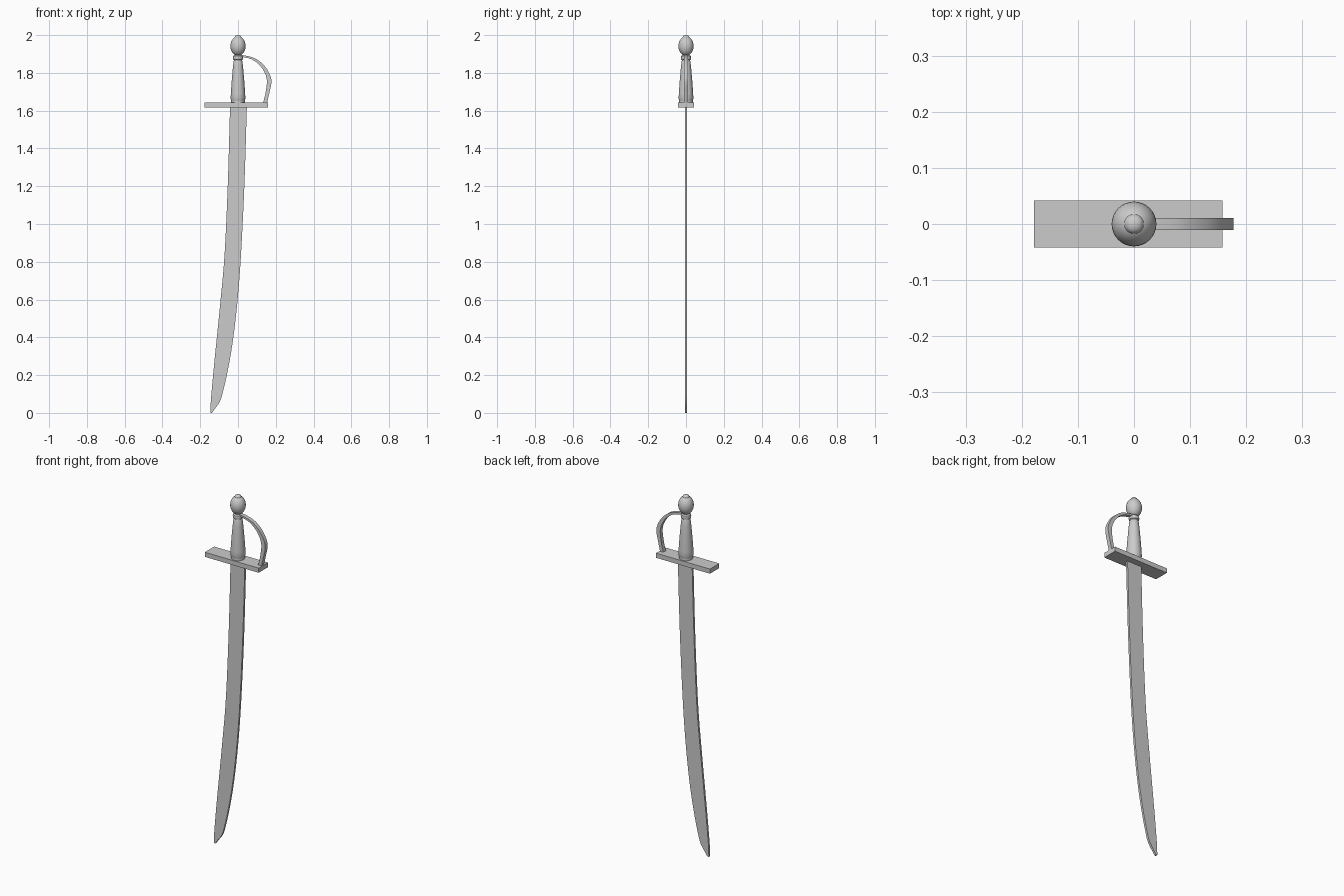
import bpy, bmesh, math
from mathutils import Vector

if "Cube" in bpy.data.objects:
    bpy.data.objects.remove(bpy.data.objects["Cube"])


def smooth_path(pts, steps):
    """Catmull-Rom curve through 2D points."""
    p = [Vector(q) for q in pts]
    p = [2 * p[0] - p[1]] + p + [2 * p[-1] - p[-2]]
    out = []
    for i in range(1, len(p) - 2):
        a, b, c, d = p[i - 1:i + 3]
        for s in range(steps):
            t = s / steps
            out.append(0.5 * (2 * b + (c - a) * t + (2 * a - 5 * b + 4 * c - d) * t * t
                              + (3 * b - a - 3 * c + d) * t ** 3))
    return out + [p[-2]]


def finish(name, bm, angle):
    bmesh.ops.recalc_face_normals(bm, faces=bm.faces)
    me = bpy.data.meshes.new(name)
    bm.to_mesh(me)
    bm.free()
    ob = bpy.data.objects.new(name, me)
    bpy.context.collection.objects.link(ob)
    bpy.ops.object.select_all(action='DESELECT')
    ob.select_set(True)
    bpy.context.view_layer.objects.active = ob
    bpy.ops.object.shade_smooth_by_angle(angle=math.radians(angle))
    return ob


def band(name, edge_a, edge_b, half_y, steps=4):
    """Solid strip between two matching x/z edge curves, thick along y."""
    bm = bmesh.new()
    rings = []
    for a, b in zip(smooth_path(edge_a, steps), smooth_path(edge_b, steps)):
        rings.append([bm.verts.new((p.x, y, p.y)) for p, y in
                      ((a, -half_y), (b, -half_y), (b, half_y), (a, half_y))])
    for r, s in zip(rings, rings[1:]):
        for i in range(4):
            j = (i + 1) % 4
            bm.faces.new((r[i], r[j], s[j], s[i]))
    bm.faces.new(rings[0])
    bm.faces.new(rings[-1])
    return finish(name, bm, 30)


def lathe(name, profile, sides=32):
    """Turned solid from (radius, z) points, capped at both ends."""
    bm = bmesh.new()
    rings = [[bm.verts.new((r * math.cos(2 * math.pi * k / sides),
                            r * math.sin(2 * math.pi * k / sides), z))
              for k in range(sides)] for r, z in profile]
    for r, s in zip(rings, rings[1:]):
        for i in range(sides):
            j = (i + 1) % sides
            bm.faces.new((r[i], r[j], s[j], s[i]))
    bm.faces.new(rings[0])
    bm.faces.new(rings[-1])
    return finish(name, bm, 35)


# curved blade: back edge and cutting edge, guard to tip
band("blade",
     [(-0.042, 1.625), (-0.054, 1.21), (-0.071, 0.84), (-0.092, 0.6), (-0.113, 0.39),
      (-0.129, 0.23), (-0.140, 0.11), (-0.144, 0.06), (-0.146, 0.015), (-0.146, 0.0)],
     [(0.047, 1.625), (0.034, 1.21), (0.016, 0.84), (-0.002, 0.6), (-0.026, 0.39),
      (-0.053, 0.23), (-0.080, 0.11), (-0.096, 0.06), (-0.127, 0.015), (-0.138, 0.0)],
     0.006)

# flat crossguard
bm = bmesh.new()
bmesh.ops.create_cube(bm, size=1)
for v in bm.verts:
    v.co = Vector((-0.01 + v.co.x * 0.336, v.co.y * 0.083, 1.63 + v.co.z * 0.026))
finish("crossguard", bm, 30)

# knuckle bow from the collar down to the guard
band("knuckle_bow",
     [(0.0, 1.895), (0.035, 1.892), (0.09, 1.877), (0.138, 1.84), (0.169, 1.79),
      (0.177, 1.75), (0.165, 1.69), (0.153, 1.638)],
     [(0.0, 1.885), (0.035, 1.882), (0.077, 1.869), (0.117, 1.838), (0.144, 1.795),
      (0.153, 1.753), (0.145, 1.69), (0.132, 1.638)],
     0.011, 6)

# ferrule at the base of the grip
lathe("ferrule", [(0.036, 1.638), (0.036, 1.66), (0.033, 1.664)])

# tapered grip
lathe("grip", [(0.036, 1.655), (0.039, 1.664), (0.038, 1.69), (0.033, 1.76),
               (0.027, 1.83), (0.023, 1.862), (0.019, 1.872)])

# collar under the pommel
lathe("collar", [(0.019, 1.866), (0.025, 1.871), (0.027, 1.88), (0.025, 1.889), (0.018, 1.894)])

# egg-shaped pommel
n = 14
lathe("pommel", [(0.04 * math.sin(math.pi * (0.12 + 0.8 * i / n)),
                  1.942 - 0.052 * math.cos(math.pi * (0.12 + 0.8 * i / n)))
                 for i in range(n + 1)])

# finial button
lathe("finial", [(0.018, 1.975), (0.018, 1.987), (0.0155, 1.994), (0.010, 1.9985), (0.003, 2.0)])
